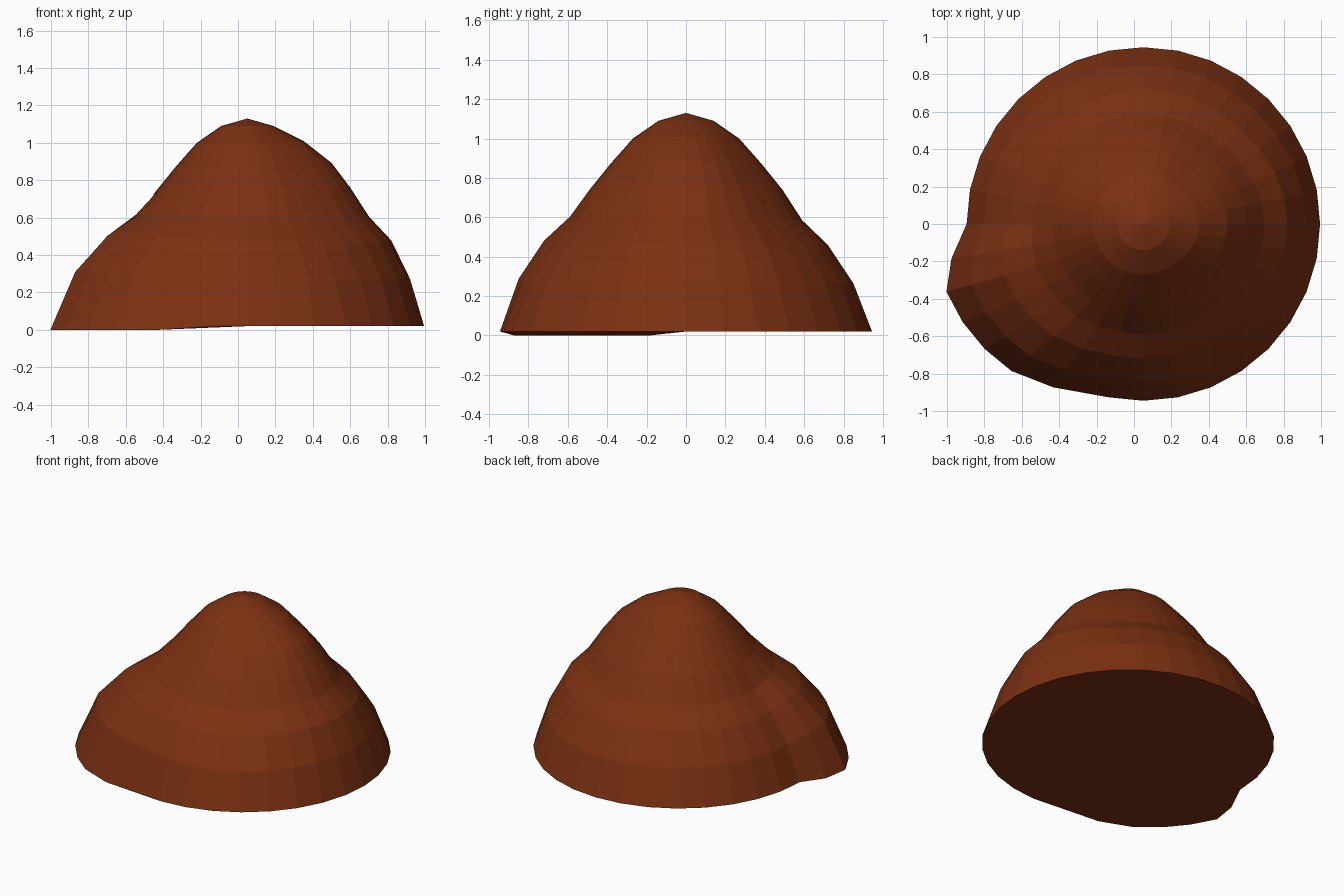
import bpy, bmesh
from math import sin, cos, pi

if "Cube" in bpy.data.objects:
    bpy.data.objects.remove(bpy.data.objects["Cube"])

SEG = 32
CX = 0.05
# radius, height of each ring from base to near the summit
RINGS = [(0.945, 0.02), (0.85, 0.265), (0.72, 0.46), (0.59, 0.585),
         (0.49, 0.74), (0.385, 0.87), (0.27, 1.0), (0.14, 1.09)]
# left bulge: sideways push and lift per ring, weighted by segment
PUSH = [-0.18, -0.135, -0.08, -0.03, 0, 0, 0, 0]
LIFT = [-0.02, 0.045, 0.045, 0.035, 0, 0, 0, 0]
PUSH_W = {17: 0.55, 18: 1, 19: 1, 20: 1, 21: 1, 22: 0.67}
LIFT_W = {17: 0.9, 18: 1, 19: 1, 20: 1, 21: 1, 22: 0.8, 23: 0.6, 24: 0.5, 25: 0.2}
# gentle swelling on the right side
SWELL = [0, 0.02, 0.05, 0.06, 0.06, 0.065, 0.03, 0]


def ring_point(i, k):
    r, z = RINGS[i]
    a = 2 * pi * k / SEG
    right = max(0.0, cos(a * 1.8 if a < pi else (2 * pi - a) * 1.8))
    if cos(a) < 0.64:
        right = 0.0
    lift_w = PUSH_W if i == 0 else LIFT_W
    x = CX + r * cos(a) + PUSH[i] * PUSH_W.get(k, 0) + SWELL[i] * right
    lift = LIFT[i] * lift_w.get(k, 0) + SWELL[i] * right * 0.35
    if i == 0 and k in PUSH_W:
        lift = LIFT[0]
    return (x, r * sin(a), z + lift)


# mound body
bm = bmesh.new()
rows = [[bm.verts.new(ring_point(i, k)) for k in range(SEG)] for i in range(len(RINGS))]
for lo, hi in zip(rows, rows[1:]):
    for k in range(SEG):
        n = (k + 1) % SEG
        bm.faces.new((lo[k], lo[n], hi[n], hi[k]))

# summit fan and closed underside
top = bm.verts.new((CX, 0, 1.13))
for k in range(SEG):
    bm.faces.new((rows[-1][k], rows[-1][(k + 1) % SEG], top))
bm.faces.new(rows[0][::-1])
bmesh.ops.recalc_face_normals(bm, faces=bm.faces)

mesh = bpy.data.meshes.new("dirt_mound")
bm.to_mesh(mesh)
bm.free()
mound = bpy.data.objects.new("dirt_mound", mesh)
bpy.context.collection.objects.link(mound)

# brown earth colour
earth = bpy.data.materials.new("brown_earth")
earth.diffuse_color = (0.2, 0.03, 0.006, 1)
earth.use_nodes = True
earth.node_tree.nodes["Principled BSDF"].inputs["Base Color"].default_value = earth.diffuse_color
mesh.materials.append(earth)
